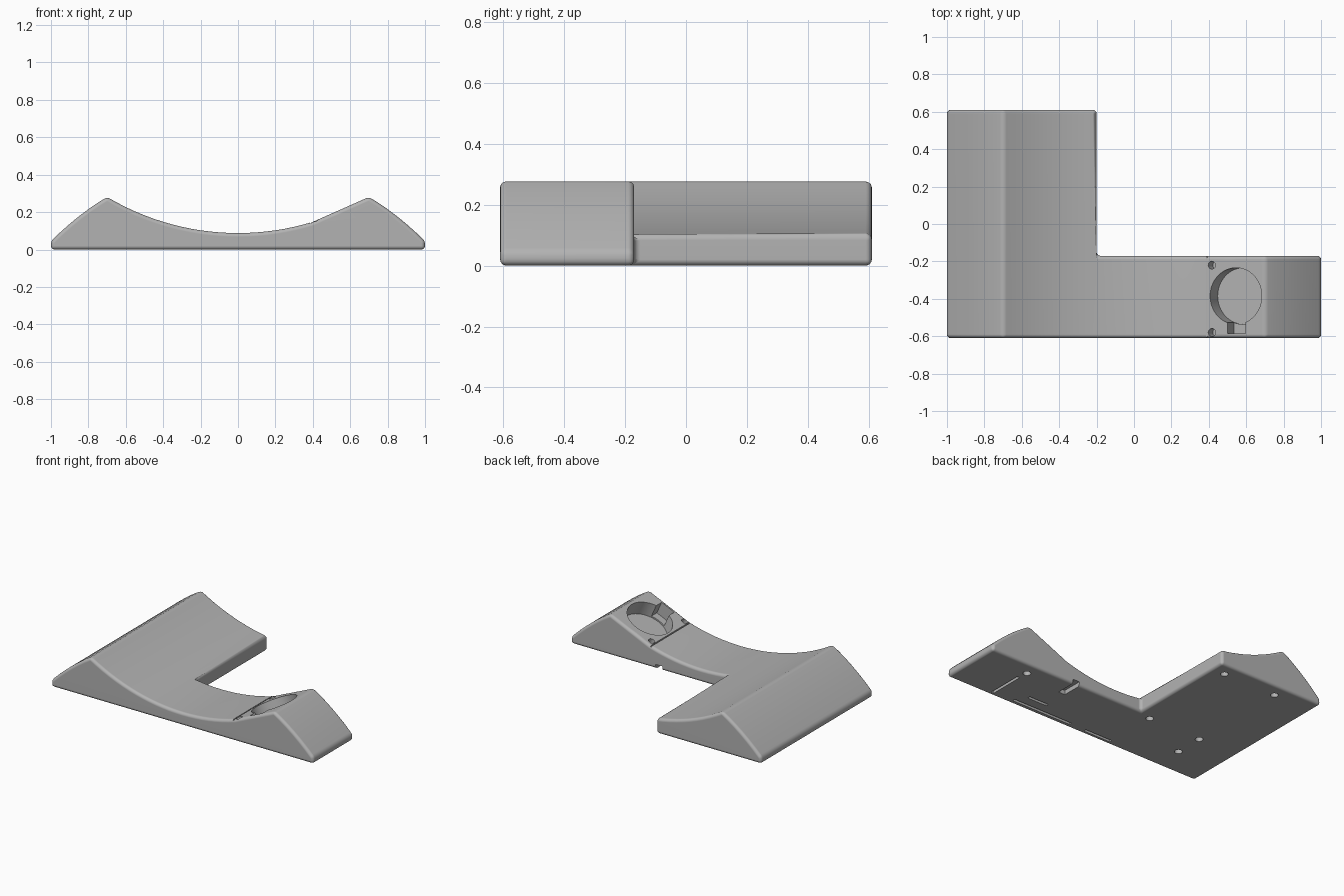
import bpy, bmesh, math
from mathutils import Matrix, Vector

if "Cube" in bpy.data.objects:
    bpy.data.objects.remove(bpy.data.objects["Cube"])

LOW, CREST, XC = 0.088, 0.281, 0.7      # saddle height, ridge height, ridge x
Y0, Y1, Y2 = -0.61, -0.17, 0.61         # front, back of the arm, back of the wide leg
STEP_X = -0.2                           # inner side of the wide leg
R = (XC**2 + (CREST - LOW)**2) / (2 * (CREST - LOW))


def arc(x):
    return LOW + R - math.sqrt(R * R - x * x)


def top_z(x):
    a = abs(x)
    if a > XC + 1e-6:                   # slightly bulged outer slope
        t = (1 - a) / (1 - XC)
        return 0.045 + (CREST - 0.045) * t + 0.06 * t * (1 - t)
    if x > 0.4:                         # flat seat for the round pocket
        return arc(0.4) + (CREST - arc(0.4)) * (x - 0.4) / (XC - 0.4)
    return arc(x)


# L-shaped body with a saddle-shaped top
xs = [round(-1 + 0.05 * i, 3) for i in range(41)]
bm = bmesh.new()
cache = {}


def vert(x, y, z):
    key = (round(x, 4), round(y, 4), round(z, 4))
    if key not in cache:
        cache[key] = bm.verts.new(key)
    return cache[key]


def quad(*pts):
    bm.faces.new([vert(*p) for p in pts])


def end_wall(x, ya, yb):
    z = top_z(x)
    quad((x, ya, 0), (x, yb, 0), (x, yb, z), (x, ya, z))


for a, b in zip(xs, xs[1:]):
    za, zb = top_z(a), top_z(b)
    wide = b <= STEP_X + 1e-6
    for ya, yb in ([(Y0, Y1), (Y1, Y2)] if wide else [(Y0, Y1)]):
        quad((a, ya, za), (b, ya, zb), (b, yb, zb), (a, yb, za))
        quad((a, ya, 0), (a, yb, 0), (b, yb, 0), (b, ya, 0))
    for y in (Y0, Y2 if wide else Y1):
        quad((a, y, 0), (b, y, 0), (b, y, zb), (a, y, za))
end_wall(-1, Y0, Y1)
end_wall(-1, Y1, Y2)
end_wall(1, Y0, Y1)
end_wall(STEP_X, Y1, Y2)
bmesh.ops.recalc_face_normals(bm, faces=bm.faces[:])
bmesh.ops.dissolve_limit(bm, angle_limit=math.radians(0.4),
                         verts=bm.verts[:], edges=bm.edges[:])
mesh = bpy.data.meshes.new("stand_body")
bm.to_mesh(mesh)
bm.free()
body = bpy.data.objects.new("stand_body", mesh)
bpy.context.collection.objects.link(body)
grey = bpy.data.materials.new("grey_plastic")
grey.diffuse_color = (0.45, 0.45, 0.45, 1)
grey.use_nodes = True
grey.node_tree.nodes["Principled BSDF"].inputs["Base Color"].default_value = grey.diffuse_color
mesh.materials.append(grey)
bpy.context.view_layer.objects.active = body
body.select_set(True)

# Rounded outer edges
bev = body.modifiers.new("rounding", 'BEVEL')
bev.width, bev.segments = 0.02, 4
bev.limit_method, bev.angle_limit = 'ANGLE', math.radians(25)
bpy.ops.object.modifier_apply(modifier=bev.name)


def cut(build, matrix):
    """Subtract one primitive, placed by matrix, from the body."""
    cb = bmesh.new()
    build(cb)
    cb.transform(matrix)
    me = bpy.data.meshes.new("cutter")
    cb.to_mesh(me)
    cb.free()
    me.materials.append(grey)
    ob = bpy.data.objects.new("cutter", me)
    ob.hide_render = True
    bpy.context.collection.objects.link(ob)
    mod = body.modifiers.new("cut", 'BOOLEAN')
    mod.operation, mod.solver, mod.object = 'DIFFERENCE', 'EXACT', ob
    bpy.ops.object.modifier_apply(modifier=mod.name)
    bpy.data.objects.remove(ob)


def cut_box(lo, hi, matrix=Matrix()):
    lo, hi = Vector(lo), Vector(hi)
    place = Matrix.Translation((lo + hi) / 2) @ Matrix.Diagonal((*(hi - lo), 1))
    cut(lambda b: bmesh.ops.create_cube(b, size=1), matrix @ place)


def cut_hole(x, y, z0, z1, r, seg, matrix=Matrix()):
    cut(lambda b: bmesh.ops.create_cone(b, cap_ends=True, segments=seg, radius1=r,
                                        radius2=r, depth=z1 - z0),
        matrix @ Matrix.Translation((x, y, (z0 + z1) / 2)))


# Tilted round pocket with cable notch and two screw holes
tilt = math.atan2(CREST - arc(0.4), XC - 0.4)
seat = (Matrix.Translation((0.545, -0.385, top_z(0.545)))
        @ Matrix.Rotation(-tilt, 4, 'Y'))
cut_hole(0, 0, -0.1, 0.1, 0.151, 64, seat)
cut_box((-0.05, -0.2, -0.09), (0.055, -0.1, 0.1), seat)
for y in (0.165, -0.195):
    cut_hole(-0.141, y, -0.06, 0.1, 0.021, 20, seat)

# Fine groove at the lower edge of the flat seat
cut_box((0.386, -0.7, arc(0.39) - 0.007), (0.394, 0, 0.3))

# Round recesses in the underside
for x, y in ((-0.295, 0.52), (-0.7, 0.52), (-0.295, -0.2),
             (-0.695, -0.2), (-0.695, -0.4), (0.65, -0.26)):
    cut_hole(x, y, -0.05, 0.03, 0.025, 20)

# Narrow slots in the underside
for x0, x1, y0, y1 in ((0.65, 0.67, -0.58, -0.33), (0.04, 0.5, -0.575, -0.555),
                       (0.3, 0.45, -0.49, -0.47), (-0.29, -0.08, -0.58, -0.56)):
    cut_box((x0, y0, -0.05), (x1, y1, 0.03))

# Cable channel leaving through the back of the arm
cut_box((0.3, -0.31, -0.05), (0.35, -0.1, 0.03))

# Smooth shading with crisp edges
bpy.ops.object.shade_smooth_by_angle(angle=math.radians(30))
wn = body.modifiers.new("flat_face_normals", 'WEIGHTED_NORMAL')
wn.keep_sharp = True
